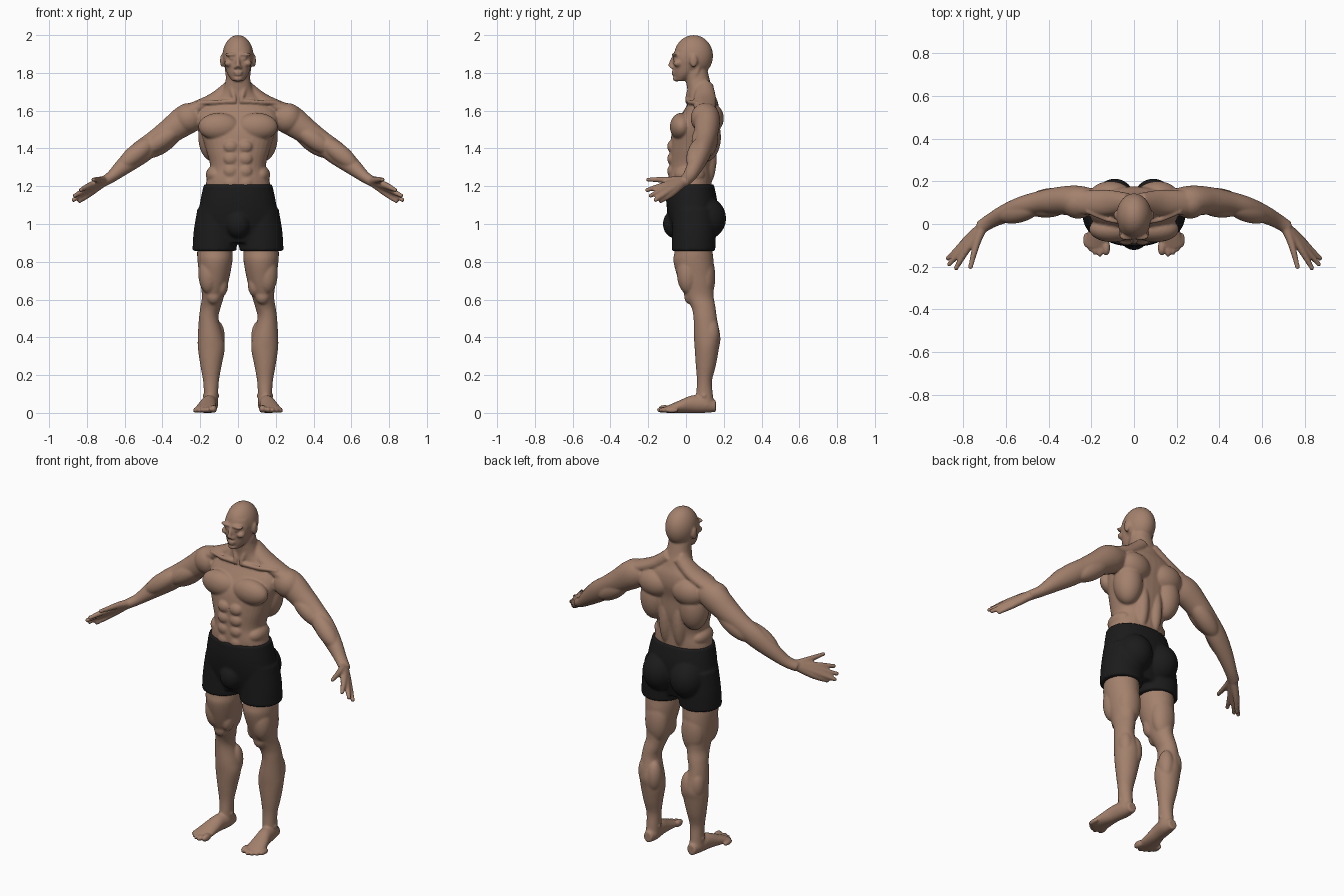
import bpy
import bmesh
import math
from mathutils import Matrix, Vector

default_cube = bpy.data.objects.get("Cube")
if default_cube:
    bpy.data.objects.remove(default_cube, do_unlink=True)

AXIS_Y = Vector((0, 1, 0))
AXIS_Z = Vector((0, 0, 1))


def make_material(name, colour, roughness):
    material = bpy.data.materials.new(name)
    material.use_nodes = True
    material.diffuse_color = (*colour, 1)
    for node in material.node_tree.nodes:
        if node.type == "BSDF_PRINCIPLED":
            node.inputs["Base Color"].default_value = (*colour, 1)
            node.inputs["Roughness"].default_value = roughness
    return material


def smooth_path(sections, steps=6):
    """Catmull-Rom interpolation of (x, y, z, width, depth) sections."""
    padded = [sections[0], *sections, sections[-1]]
    result = []
    for a, b, c, d in zip(padded, padded[1:], padded[2:], padded[3:]):
        for step in range(steps):
            t = step / steps
            result.append([
                q + t / 2 * (r - p + t * (2 * p - 5 * q + 4 * r - s + t * (3 * (q - r) + s - p)))
                for p, q, r, s in zip(a, b, c, d)])
    result.append(list(sections[-1]))
    return result


def loft(bm, sections, axis=None, squareness=1.0, sides=32):
    """Closed tube through elliptical sections, rings facing the path or a fixed axis."""
    path = smooth_path(sections)
    points = [Vector(section[:3]) for section in path]
    overall = axis or (points[-1] - points[0]).normalized()
    reference = AXIS_Z if abs(overall.y) > .6 else AXIS_Y
    rings = []
    for index, section in enumerate(path):
        following = points[min(index + 1, len(points) - 1)]
        previous = points[max(index - 1, 0)]
        tangent = axis or (following - previous).normalized()
        across = reference.cross(tangent).normalized()
        depth_axis = tangent.cross(across)
        ring = []
        for side in range(sides):
            angle = math.tau * side / sides
            c, s = math.cos(angle), math.sin(angle)
            c = math.copysign(abs(c) ** squareness, c)
            s = math.copysign(abs(s) ** squareness, s)
            offset = across * c * section[3] + depth_axis * s * section[4]
            ring.append(bm.verts.new(points[index] + offset))
        rings.append(ring)
    for lower, upper in zip(rings, rings[1:]):
        for i in range(sides):
            j = (i + 1) % sides
            bm.faces.new((lower[i], lower[j], upper[j], upper[i]))
    bm.faces.new(rings[0][::-1])
    bm.faces.new(rings[-1])


def ball(bm, centre, radii):
    matrix = Matrix.Translation(centre) @ Matrix.Diagonal((*radii, 1))
    bmesh.ops.create_icosphere(bm, subdivisions=4, radius=1, matrix=matrix)


def muscle(bm, start, end, radius):
    """Spindle stretched between two points."""
    start, end = Vector(start), Vector(end)
    direction = end - start
    turn = direction.to_track_quat("Z", "Y").to_matrix().to_4x4()
    shape = Matrix.Diagonal((radius, radius, direction.length / 2, 1))
    matrix = Matrix.Translation((start + end) / 2) @ turn @ shape
    bmesh.ops.create_icosphere(bm, subdivisions=4, radius=1, matrix=matrix)


def finish(bm, name, material, voxel, smoothing):
    """Mirror the left half, fuse all volumes and smooth the joins."""
    bmesh.ops.recalc_face_normals(bm, faces=bm.faces[:])
    mesh = bpy.data.meshes.new(name)
    bm.to_mesh(mesh)
    bm.free()
    mesh.materials.append(material)
    item = bpy.data.objects.new(name, mesh)
    bpy.context.collection.objects.link(item)
    mirror = item.modifiers.new("mirror", "MIRROR")
    mirror.use_mirror_merge = False
    fuse = item.modifiers.new("fuse", "REMESH")
    fuse.mode = "VOXEL"
    fuse.voxel_size = voxel
    fuse.use_smooth_shade = True
    relax = item.modifiers.new("relax", "SMOOTH")
    relax.factor = .5
    relax.iterations = smoothing
    return item


skin = make_material("warm_skin", (.37, .22, .152), .6)
cloth = make_material("black_cloth", (.011, .011, .011), .8)
body = bmesh.new()

# Torso and neck
loft(body, [
    (0, .03, 1.05, .17, .1), (0, .022, 1.21, .17, .114), (0, .025, 1.3, .147, .114),
    (0, .035, 1.4, .172, .12), (0, .045, 1.5, .2, .115), (0, .075, 1.58, .21, .1),
    (0, .09, 1.64, .165, .08), (0, .08, 1.69, .095, .07), (0, .065, 1.75, .068, .064),
    (0, .05, 1.83, .06, .06)], axis=AXIS_Z, squareness=.9)

torso_muscles = {
    "pectoral": ((.1, -.025, 1.515), (.11, .06, .073)),
    "deltoid": ((.262, .1, 1.56), (.08, .075, .08)),
    "lat": ((.13, .105, 1.46), (.08, .08, .13)),
    "spinal": ((.045, .1, 1.36), (.045, .063, .17)),
    "shoulder_blade": ((.11, .13, 1.56), (.1, .07, .08)),
    "oblique": ((.12, .02, 1.26), (.05, .08, .05)),
}
for centre, radii in torso_muscles.values():
    ball(body, centre, radii)
for row in range(4):
    ball(body, (.038, -.075, 1.41 - row * .065), (.038, .024, .034))

# Trapezius, collarbone and neck cord
loft(body, [(.03, .1, 1.73, .04, .045), (.13, .1, 1.655, .038, .06), (.26, .1, 1.6, .035, .055)])
loft(body, [(.02, .006, 1.65, .011, .011), (.12, .02, 1.645, .011, .011), (.22, .06, 1.64, .01, .01)])
muscle(body, (.065, .07, 1.84), (.012, -.002, 1.64), .017)

# Head
ball(body, (0, .04, 1.89), (.082, .103, .11))
loft(body, [
    (0, -.03, 1.757, .03, .026), (0, -.01, 1.79, .054, .054), (0, 0, 1.83, .067, .068),
    (0, 0, 1.88, .075, .069), (0, .01, 1.93, .07, .066)], axis=AXIS_Z)
loft(body, [(0, -.06, 1.893, .009, .01), (0, -.076, 1.86, .009, .012), (0, -.08, 1.832, .015, .015)])
face_parts = {
    "brow": ((.034, -.058, 1.897), (.036, .018, .01)),
    "eyelid": ((.032, -.056, 1.876), (.015, .015, .009)),
    "cheekbone": ((.05, -.043, 1.85), (.022, .024, .018)),
    "nostril": ((.012, -.074, 1.83), (.009, .011, .008)),
    "upper_lip": ((0, -.064, 1.805), (.026, .014, .006)),
    "lower_lip": ((0, -.063, 1.791), (.022, .014, .006)),
    "chin": ((0, -.05, 1.77), (.026, .02, .016)),
    "ear": ((.084, .04, 1.865), (.011, .021, .035)),
}
for centre, radii in face_parts.values():
    ball(body, centre, radii)

# Arm
loft(body, [
    (.2, .1, 1.58, .065, .065), (.27, .11, 1.555, .08, .07), (.36, .108, 1.492, .068, .064),
    (.44, .1, 1.435, .06, .054), (.52, .08, 1.375, .06, .05), (.6, .05, 1.31, .047, .043),
    (.67, .015, 1.25, .031, .035), (.72, -.018, 1.22, .027, .032)])
muscle(body, (.31, .085, 1.51), (.5, .075, 1.38), .05)
muscle(body, (.3, .13, 1.5), (.5, .1, 1.36), .052)
muscle(body, (.44, .085, 1.45), (.63, .03, 1.3), .05)

# Hand: every finger starts at the wrist so that the palm fills in
finger_joints = {
    "thumb": ((.735, -.085, 1.233), (.765, -.2, 1.235)),
    "index": ((.78, -.115, 1.205), (.832, -.205, 1.18)),
    "middle": ((.79, -.105, 1.19), (.864, -.187, 1.15)),
    "ring": ((.795, -.09, 1.175), (.87, -.16, 1.128)),
    "little": ((.785, -.075, 1.162), (.838, -.133, 1.122)),
}
for knuckle, tip in finger_joints.values():
    loft(body, [(.705, -.008, 1.228, .024, .024), (*knuckle, .018, .018), (*tip, .011, .011)], sides=16)
    ball(body, tip, (.012, .012, .012))

# Leg
loft(body, [
    (.12, .04, .98, .09, .09), (.122, .04, .86, .094, .1), (.122, .04, .8, .092, .106),
    (.125, .055, .7, .076, .094), (.132, .07, .62, .059, .076), (.145, .092, .56, .054, .064),
    (.155, .102, .5, .052, .062), (.145, .112, .4, .068, .07), (.141, .11, .34, .071, .064),
    (.143, .105, .25, .056, .053), (.143, .098, .17, .042, .04), (.143, .098, .1, .038, .044),
    (.145, .1, .04, .04, .05)], axis=AXIS_Z)
leg_muscles = {
    "outer_quad": ((.155, .01, .74), (.055, .058, .11)),
    "inner_quad": ((.088, .03, .68), (.036, .045, .065)),
    "hamstring": ((.12, .1, .72), (.07, .055, .13)),
    "kneecap": ((.13, .022, .62), (.038, .032, .045)),
    "inner_calf": ((.113, .135, .4), (.043, .046, .09)),
    "outer_calf": ((.172, .13, .42), (.04, .046, .085)),
    "ankle_bone": ((.143, .095, .09), (.046, .02, .018)),
}
for centre, radii in leg_muscles.values():
    ball(body, centre, radii)

# Foot and toes
loft(body, [
    (.143, .158, .035, .026, .03), (.145, .1, .045, .04, .045), (.155, .03, .046, .042, .046),
    (.165, -.03, .034, .05, .034), (.172, -.085, .022, .056, .022), (.175, -.11, .017, .05, .016)],
    axis=AXIS_Y)
toes = {"big": (.13, -.147, .021), "second": (.16, -.155, .016), "third": (.183, -.146, .015),
        "fourth": (.205, -.13, .014), "small": (.225, -.11, .014)}
for x, tip_y, radius in toes.values():
    ball(body, (x, tip_y + .035, radius), (radius * .9, .036, radius))

finish(body, "body", skin, voxel=.0065, smoothing=3)

# Shorts: hips, leg sleeves, seat and front panel
shorts = bmesh.new()
loft(shorts, [
    (0, .022, 1.21, .181, .125), (0, .03, 1.12, .2, .135), (0, .035, 1.02, .212, .125),
    (0, .035, .9, .19, .09)], axis=AXIS_Z, squareness=.9)
loft(shorts, [
    (.115, .04, 1.08, .1, .11), (.12, .042, .96, .115, .115), (.124, .04, .857, .117, .115)],
    axis=AXIS_Z)
ball(shorts, (.09, .1, 1.03), (.1, .112, .115))
ball(shorts, (0, -.06, 1), (.065, .062, .075))
finish(shorts, "shorts", cloth, voxel=.008, smoothing=3)
